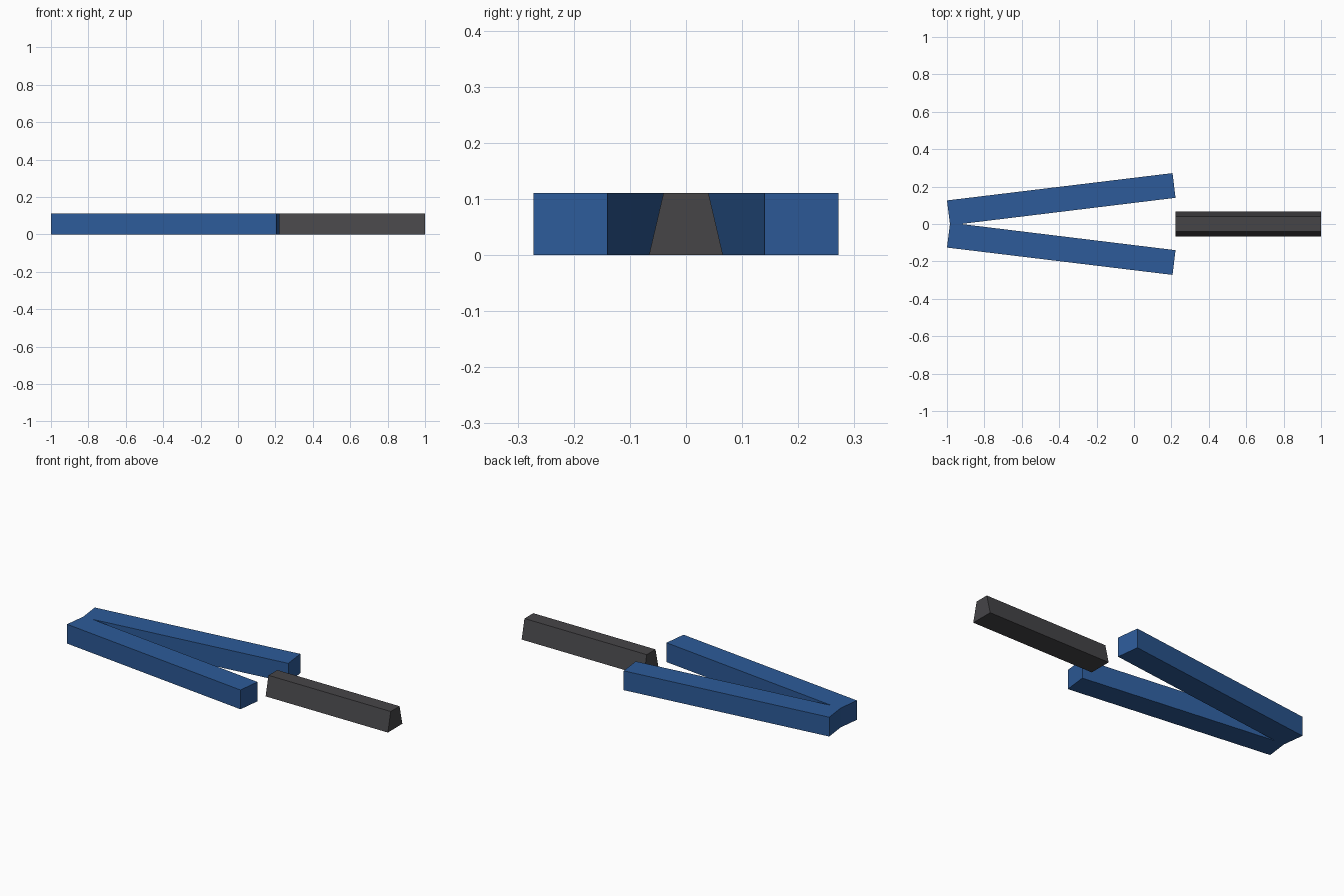
import bpy
import bmesh

HEIGHT = 0.111

cube = bpy.data.objects.get("Cube")
if cube:
    bpy.data.objects.remove(cube, do_unlink=True)


def make_material(name, rgb):
    mat = bpy.data.materials.new(name)
    mat.use_nodes = True
    color = (*rgb, 1.0)
    mat.diffuse_color = color
    mat.node_tree.nodes["Principled BSDF"].inputs["Base Color"].default_value = color
    return mat


def extrude_profile(name, points, offset, mat):
    """Make a flat-shaded solid by extruding a closed profile along offset."""
    bm = bmesh.new()
    face = bm.faces.new([bm.verts.new(p) for p in points])
    result = bmesh.ops.extrude_face_region(bm, geom=[face], use_keep_orig=True)
    moved = [v for v in result["geom"] if isinstance(v, bmesh.types.BMVert)]
    bmesh.ops.translate(bm, verts=moved, vec=offset)
    bmesh.ops.recalc_face_normals(bm, faces=bm.faces)
    mesh = bpy.data.meshes.new(name)
    bm.to_mesh(mesh)
    bm.free()
    mesh.materials.append(mat)
    obj = bpy.data.objects.new(name, mesh)
    bpy.context.collection.objects.link(obj)
    return obj


blue = make_material("blue", (0.026, 0.105, 0.32))
gray = make_material("dark gray", (0.061, 0.059, 0.064))

# Forked arms: one half of the outline, mirrored across the centre line
notch, crotch = (-0.984, 0.0), (-0.926, 0.0)
arm = [(-1.0, 0.126), (0.206, 0.272), (0.222, 0.14)]
outline = [notch, *arm, crotch] + [(x, -y) for x, y in reversed(arm)]
extrude_profile("forked_arms", [(x, y, 0.0) for x, y in outline],
                (0, 0, HEIGHT), blue)

# Straight bar with a tapered cross-section
start, end = 0.222, 1.0
section = [(-0.066, 0.0), (0.066, 0.0), (0.04, HEIGHT), (-0.04, HEIGHT)]
extrude_profile("tapered_bar", [(start, y, z) for y, z in section],
                (end - start, 0, 0), gray)
